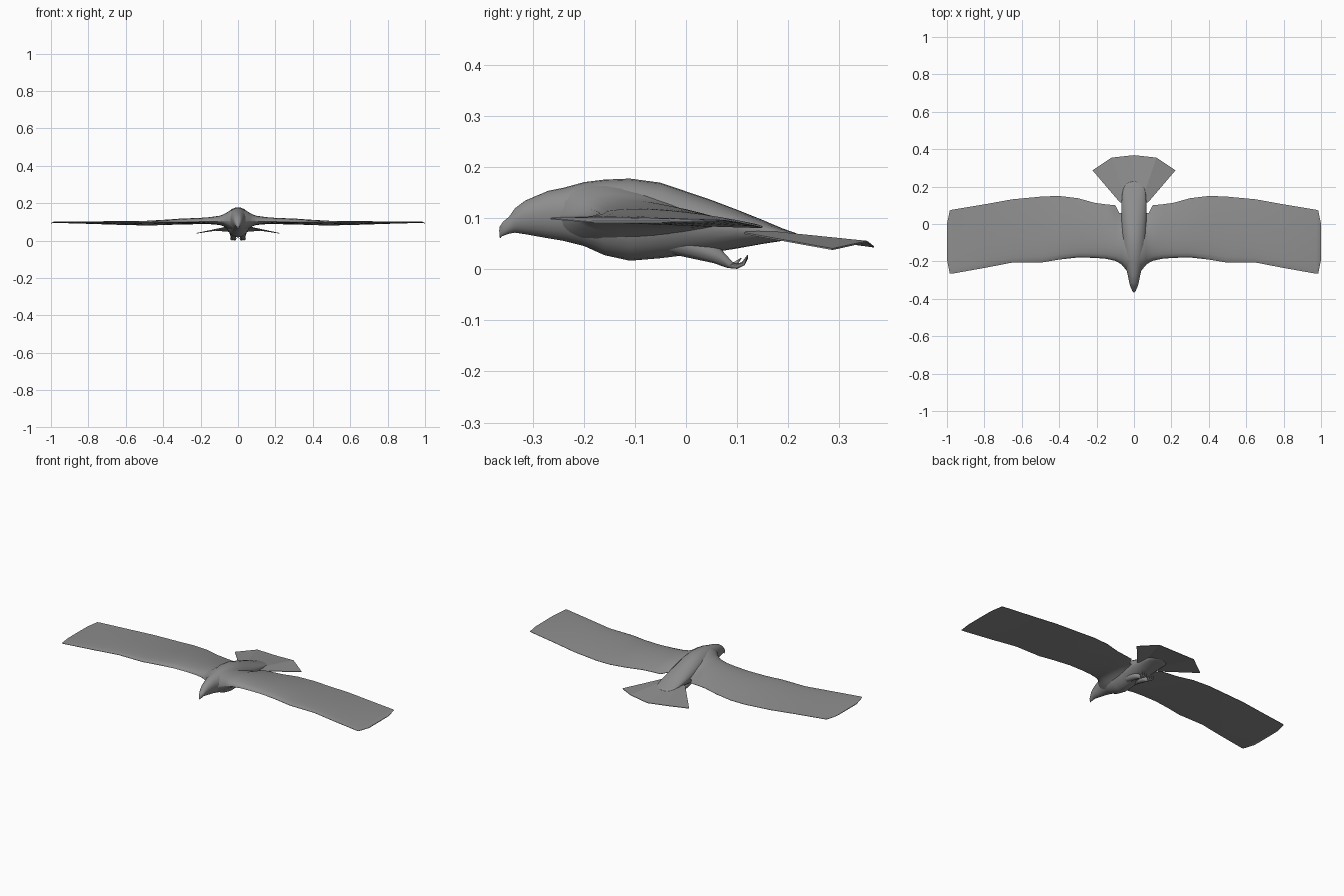
import bpy, bmesh, math
from mathutils import Vector

plumage = bpy.data.materials.new("grey plumage")
plumage.diffuse_color = (0.27, 0.27, 0.27, 1)


def loft(name, rings, angle=40, mirror=False):
    """Skin a list of equal-length closed rings and cap both ends."""
    bm = bmesh.new()
    vs = [[bm.verts.new(p) for p in ring] for ring in rings]
    n = len(vs[0])
    for a, b in zip(vs, vs[1:]):
        for i in range(n):
            j = (i + 1) % n
            bm.faces.new((a[i], a[j], b[j], b[i]))
    bm.faces.new(vs[0])
    bm.faces.new(vs[-1])
    bmesh.ops.recalc_face_normals(bm, faces=bm.faces)
    me = bpy.data.meshes.new(name)
    bm.to_mesh(me)
    bm.free()
    ob = bpy.data.objects.new(name, me)
    bpy.context.collection.objects.link(ob)
    me.materials.append(plumage)
    if mirror:
        ob.modifiers.new("mirror", 'MIRROR').use_mirror_merge = False
    bpy.ops.object.select_all(action='DESELECT')
    ob.select_set(True)
    bpy.context.view_layer.objects.active = ob
    bpy.ops.object.shade_smooth_by_angle(angle=math.radians(angle))
    return ob


def tube(name, path, sides=8):
    """Round limb through (x, y, z, radius) points, mirrored to the other side."""
    pts = [Vector(p[:3]) for p in path]
    rings = []
    for i, p in enumerate(pts):
        d = (pts[min(i + 1, len(pts) - 1)] - pts[max(i - 1, 0)]).normalized()
        u = d.cross(Vector((1, 0, 0.01))).normalized()
        v = d.cross(u)
        rings.append([p + path[i][3] * (u * math.cos(t) + v * math.sin(t))
                      for t in (2 * math.pi * k / sides for k in range(sides))])
    return loft(name, rings, 60, True)


# Body with head and beak: y, half width, bottom z, top z
stations = [
    (-.365, .003, .064, .084), (-.358, .009, .066, .094), (-.347, .014, .070, .103),
    (-.335, .019, .072, .120), (-.315, .025, .069, .135), (-.27, .034, .061, .154),
    (-.24, .042, .056, .160), (-.20, .054, .046, .171), (-.16, .062, .028, .176),
    (-.11, .066, .017, .178), (-.05, .068, .022, .170), (0, .068, .028, .153),
    (.05, .068, .033, .136), (.10, .067, .041, .117), (.15, .064, .050, .097),
    (.19, .059, .056, .080), (.21, .047, .059, .073), (.221, .030, .061, .069),
    (.227, .006, .063, .066)]
rings = []
for y, w, lo, hi in stations:
    mid = (lo + hi) / 2 + (hi - lo) * 0.06
    ring = []
    for k in range(24):
        t = 2 * math.pi * k / 24
        s = math.sin(t)
        ring.append((w * math.cos(t), y, mid + s * ((hi - mid) if s > 0 else (mid - lo))))
    rings.append(ring)
loft("body", rings, 60)

# Beak hook
tube("beak_hook", [(0, -.352, .082, .009), (0, -.361, .074, .006), (0, -.364, .062, .001)])

# Wings: x, leading y, trailing y, leading z, trailing z, bulge above, bulge below
sections = [
    (.02, -.262, .06, .105, .085, .070, .050), (.045, -.242, .06, .105, .085, .060, .040),
    (.065, -.218, .06, .105, .086, .047, .028), (.08, -.208, .06, .105, .087, .039, .018),
    (.10, -.197, .10, .104, .088, .033, .012), (.15, -.186, .105, .103, .089, .026, .006),
    (.21, -.181, .113, .102, .089, .022, .003), (.30, -.179, .138, .100, .088, .021, .002),
    (.40, -.190, .150, .098, .084, .016, .002), (.49, -.205, .147, .097, .082, .012, .002),
    (.65, -.206, .132, .097, .086, .009, .001), (.80, -.235, .105, .098, .091, .006, .001),
    (.975, -.266, .076, .100, .096, .003, .001), (.985, -.264, .072, .099, .096, .002, .001),
    (1.0, -.19, .0, .093, .093, .001, .001)]
N = 12
rings = []
for x, y0, y1, z0, z1, up, down in sections:
    top, under = [], []
    for k in range(N + 1):
        t = (k / N) ** 1.4
        bulge = 2.6 * math.sqrt(t) * (1 - t)
        y, z = y0 + (y1 - y0) * t, z0 + (z1 - z0) * t
        top.append((x, y, z + up * bulge + .001))
        under.append((x, y, z - down * bulge - .001))
    rings.append(top + under[::-1])
loft("wings", rings, 50, True)

# Tail fan: flat faceted feathers, inner edge to outer edge
inner = [(-.075, .115, .072), (-.04, .12, .080), (0, .12, .080), (.04, .12, .080), (.075, .115, .072)]
outer = [(-.222, .287, .041), (-.12, .355, .056), (0, .368, .046), (.12, .355, .056), (.222, .287, .041)]
loft("tail_fan", [[a, b, (b[0], b[1], b[2] - .003), (a[0], a[1], a[2] - .003)]
                  for a, b in zip(inner, outer)], 10)

# Legs tucked back under the belly, with curled toes
tube("thigh", [(.022, -.03, .055, .024), (.024, .02, .042, .022), (.025, .06, .027, .016),
               (.025, .085, .010, .008), (.025, .095, .006, .005)])
for i, dx in enumerate((-.013, 0, .013)):
    tube(f"toe_{i + 1}", [(.025, .085, .008, .005), (.025 + dx * .7, .10, .006, .005),
                          (.025 + dx, .112, .011, .004), (.025 + dx, .121, .022 + .003 * i, .001)], 6)
tube("hind_toe", [(.025, .086, .006, .005), (.020, .098, .012, .004), (.018, .108, .022, .001)], 6)
